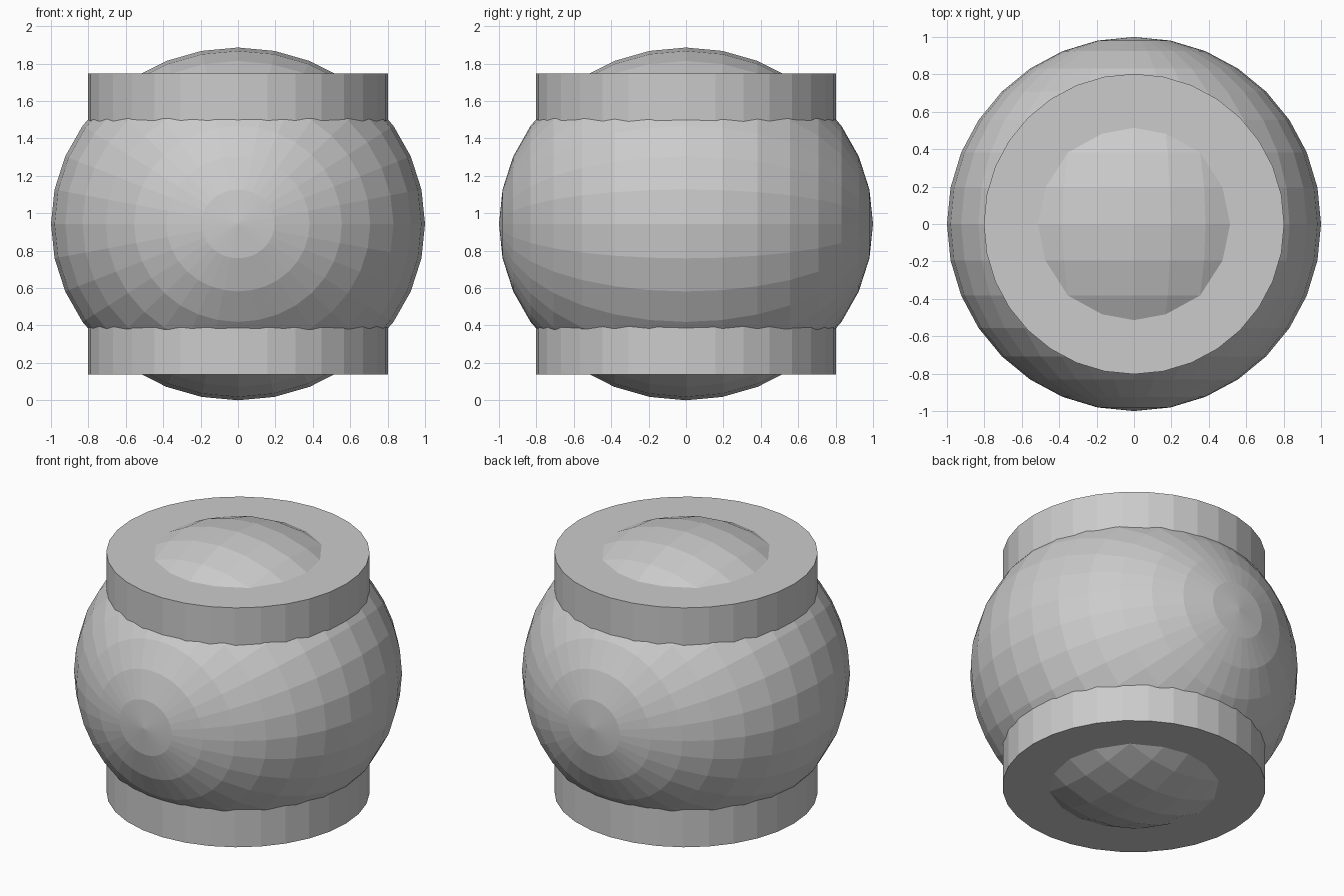
import bpy
import math

if "Cube" in bpy.data.objects:
    bpy.data.objects.remove(bpy.data.objects["Cube"])

MID_Z = 0.943

# Slightly flattened ball, poles pointing to the front and back
bpy.ops.mesh.primitive_uv_sphere_add(segments=32, ring_count=16, radius=1.0)
ball = bpy.context.object
ball.name = "ball_body"
ball.rotation_euler = (math.pi / 2, 0, 0)
bpy.ops.object.transform_apply(location=False, rotation=True, scale=False)
ball.scale = (1.0, 1.0, MID_Z)
ball.location = (0, 0, MID_Z)
bpy.ops.object.transform_apply(location=False, rotation=False, scale=True)

# Upright drum passing through the ball, showing as a collar at both ends
bpy.ops.mesh.primitive_cylinder_add(vertices=32, radius=0.803, depth=1.61,
                                    location=(0, 0, MID_Z))
bpy.context.object.name = "drum_collar"
